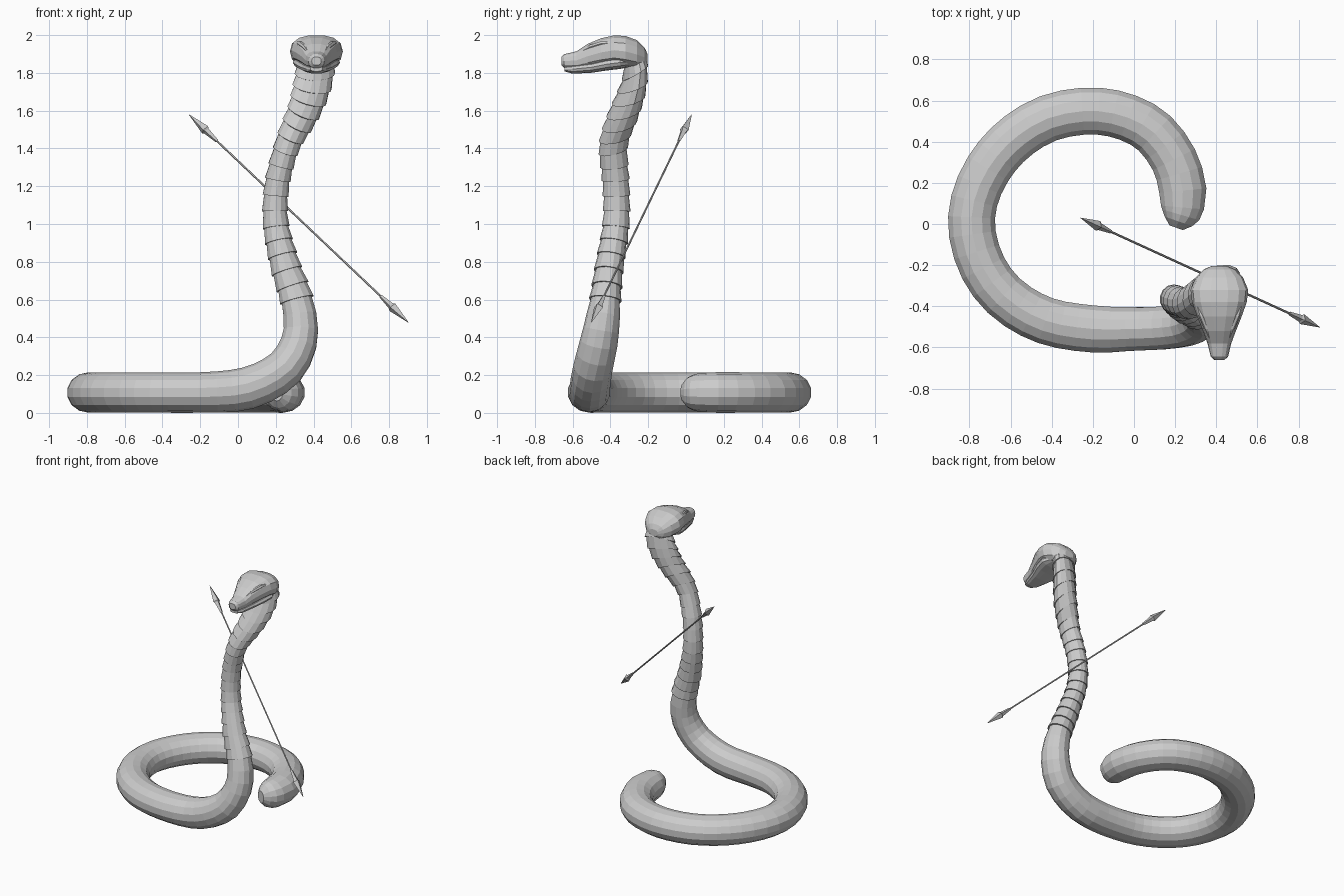
import bpy, bmesh, math
from mathutils import Vector

if "Cube" in bpy.data.objects:
    bpy.data.objects.remove(bpy.data.objects["Cube"])

grey = bpy.data.materials.new("stone grey")
grey.diffuse_color = (0.6, 0.6, 0.6, 1)
grey.use_nodes = True
grey.node_tree.nodes["Principled BSDF"].inputs["Base Color"].default_value = grey.diffuse_color


def loft(name, rings):
    """Skin a list of equal-length point rings and cap both ends."""
    bm = bmesh.new()
    rows = [[bm.verts.new(p) for p in r] for r in rings]
    n = len(rows[0])
    for a, b in zip(rows, rows[1:]):
        for i in range(n):
            j = (i + 1) % n
            bm.faces.new((a[i], a[j], b[j], b[i]))
    bm.faces.new(rows[0][::-1])
    bm.faces.new(rows[-1])
    bmesh.ops.recalc_face_normals(bm, faces=bm.faces)
    me = bpy.data.meshes.new(name)
    bm.to_mesh(me)
    bm.free()
    me.materials.append(grey)
    ob = bpy.data.objects.new(name, me)
    bpy.context.collection.objects.link(ob)
    return ob


# Body centreline: x, y, z, sideways radius, upward radius
W, H = 0.117, 0.107
coil = [(0.24, 0.14), (0.20, 0.30), (0.09, 0.45), (-0.07, 0.53), (-0.25, 0.548),
        (-0.45, 0.50), (-0.63, 0.37), (-0.75, 0.19), (-0.79, 0.0), (-0.74, -0.2),
        (-0.62, -0.36), (-0.43, -0.47), (-0.2, -0.51)]
path = [(0.205, -0.018, 0.108, 0.035, 0.045), (0.215, 0.01, 0.108, 0.07, 0.08),
        (0.228, 0.05, 0.108, 0.098, 0.098)]
path += [(x, y, 0.108, W, H) for x, y in coil]
path += [(0.0, -0.51, 0.12, 0.108, 0.112), (0.14, -0.505, 0.165, 0.107, 0.11),
         (0.26, -0.49, 0.25, 0.104, 0.105), (0.325, -0.46, 0.38, 0.1, 0.097),
         (0.33, -0.44, 0.5, 0.09, 0.09), (0.305, -0.425, 0.62, 0.08, 0.088),
         (0.25, -0.405, 0.78, 0.074, 0.08), (0.20, -0.37, 1.0, 0.07, 0.068),
         (0.205, -0.37, 1.2, 0.07, 0.066), (0.255, -0.385, 1.4, 0.074, 0.066),
         (0.30, -0.36, 1.5, 0.078, 0.078), (0.35, -0.325, 1.6, 0.076, 0.088),
         (0.385, -0.29, 1.7, 0.068, 0.1), (0.407, -0.27, 1.8, 0.06, 0.104),
         (0.413, -0.272, 1.87, 0.055, 0.09), (0.414, -0.30, 1.92, 0.04, 0.06)]


def smooth_path(pts, step):
    """Catmull-Rom through 5D points, resampled at an even step."""
    P = [Vector(p) for p in pts]
    P = [2 * P[0] - P[1]] + P + [2 * P[-1] - P[-2]]
    dense = []
    for a, b, c, d in zip(P, P[1:], P[2:], P[3:]):
        for k in range(12):
            t = k / 12
            dense.append(0.5 * (2 * b + (c - a) * t + (2 * a - 5 * b + 4 * c - d) * t * t
                                + (3 * b - a - 3 * c + d) * t ** 3))
    dense.append(P[-2])
    out, run = [dense[0]], 0
    for a, b in zip(dense, dense[1:]):
        run += (Vector(b[:3]) - Vector(a[:3])).length
        limit = 0.03 if len(out) < 4 else step
        if run >= limit:
            out.append(b)
            run = 0
    out.append(dense[-1])
    return out


# Snake body, with overlapping bands up the neck
SIDES = 14
samples = smooth_path(path, 0.072)
rings, up = [], Vector((0, 0, 1))
for i, s in enumerate(samples):
    c = Vector(s[:3])
    t = (Vector(samples[min(i + 1, len(samples) - 1)][:3])
         - Vector(samples[max(i - 1, 0)][:3])).normalized()
    up = (up - t * up.dot(t)).normalized()
    side = t.cross(up)
    banded = 0.55 < c.z < 1.8
    tilt = 0.75 * max(0, min(1, (c.z - 1.3) / 0.25)) if c.z < 1.8 else 0.3
    for scale in ((0.94, 1.06) if banded else (1,)):
        ring = []
        for k in range(SIDES):
            a = 2 * math.pi * (k + 0.5) / SIDES
            off = side * s[3] * math.cos(a) + up * s[4] * math.sin(a)
            p = c + off * scale + t * tilt * off.y
            p.z = max(p.z, 0)
            ring.append(p)
        rings.append(ring)
loft("snake_body", rings)


# Head and jaw: sections of y, top, bottom, half width
def head_part(name, sections, n=14, power=0.8):
    rings = []
    for y, top, bot, hw in sections:
        ring = []
        for k in range(n):
            a = 2 * math.pi * k / n
            ca, sa = math.cos(a), math.sin(a)
            ring.append(Vector((
                0.415 + hw * math.copysign(abs(ca) ** power, ca), y,
                (top + bot) / 2 + (top - bot) / 2 * math.copysign(abs(sa) ** power, sa))))
        rings.append(ring)
    return loft(name, rings)


head_part("skull", [
    (-0.66, 1.885, 1.84, 0.025), (-0.645, 1.90, 1.825, 0.042), (-0.58, 1.915, 1.817, 0.058),
    (-0.52, 1.955, 1.822, 0.08), (-0.45, 1.985, 1.832, 0.108), (-0.38, 2.0, 1.84, 0.133),
    (-0.32, 1.997, 1.83, 0.14), (-0.26, 1.975, 1.82, 0.115), (-0.22, 1.935, 1.83, 0.075),
    (-0.203, 1.90, 1.85, 0.035)])
head_part("lower_jaw", [
    (-0.643, 1.835, 1.808, 0.032), (-0.6, 1.845, 1.795, 0.052), (-0.5, 1.86, 1.80, 0.082),
    (-0.42, 1.88, 1.812, 0.112), (-0.35, 1.89, 1.82, 0.125), (-0.28, 1.88, 1.835, 0.09)])

# Brow ridges, mirrored
for sx, label in ((-1, "left"), (1, "right")):
    ridge = []
    for y, x, z, r in ((-0.57, 0.04, 1.905, 0.005), (-0.51, 0.062, 1.937, 0.013),
                       (-0.45, 0.086, 1.955, 0.014), (-0.39, 0.108, 1.96, 0.005)):
        ridge.append([Vector((0.415 + sx * (x + r * math.cos(a)), y, z + r * math.sin(a)))
                      for a in (k * math.pi / 3 for k in range(6))])
    loft(label + "_brow", ridge)

# Double-ended arrow through the neck: distance from the tip, radius
A, B = Vector((-0.26, 0.03, 1.58)), Vector((0.903, -0.502, 0.478))
d = (B - A).normalized()
u = d.cross(Vector((0, 0, 1))).normalized()
v = d.cross(u)


def arrow_part(name, origin, axis, profile, n):
    loft(name, [[origin + axis * l + (u * math.cos(a) + v * math.sin(a)) * r
                 for a in (2 * math.pi * k / n for k in range(n))] for l, r in profile])


length = (B - A).length
arrow_part("arrow_shaft", A, d, [(0.1, 0.0055), (length - 0.1, 0.0055)], 6)
for name, origin, axis in (("upper_arrowhead", A, d), ("lower_arrowhead", B, -d)):
    arrow_part(name, origin, axis,
               [(0, 0.001), (0.125, 0.026), (0.135, 0.018), (0.215, 0.009)], 4)
